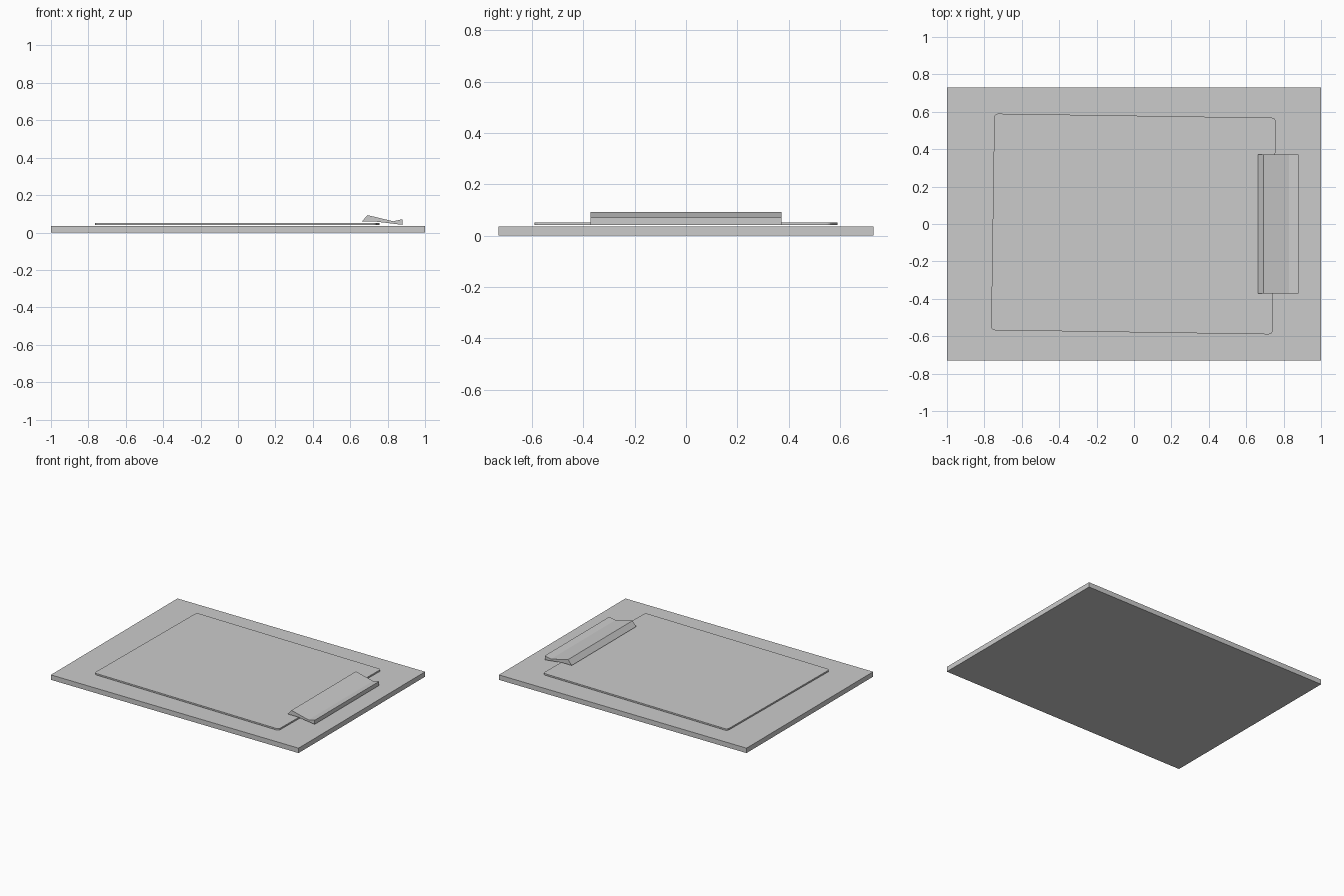
import bpy, math
from math import cos, sin, pi

if "Cube" in bpy.data.objects:
    bpy.data.objects.remove(bpy.data.objects["Cube"])


def extrude(name, ring, offset):
    """Solid made by sweeping a closed planar ring along an offset vector."""
    n = len(ring)
    verts = list(ring) + [tuple(a + b for a, b in zip(p, offset)) for p in ring]
    faces = [tuple(range(n))[::-1], tuple(range(n, 2 * n))]
    faces += [(i, (i + 1) % n, n + (i + 1) % n, n + i) for i in range(n)]
    mesh = bpy.data.meshes.new(name)
    mesh.from_pydata(verts, [], faces)
    obj = bpy.data.objects.new(name, mesh)
    bpy.context.collection.objects.link(obj)
    return obj


def rounded_rect(w, h, r, z, steps=4):
    """Rectangle outline with rounded corners, counter-clockwise."""
    ring = []
    for k, (sx, sy) in enumerate([(1, 1), (-1, 1), (-1, -1), (1, -1)]):
        for i in range(steps + 1):
            a = (k + i / steps) * pi / 2
            ring.append((sx * (w / 2 - r) + r * cos(a),
                         sy * (h / 2 - r) + r * sin(a), z))
    return ring


# Backing board
board = extrude("board", [(-1, -0.73, 0), (1, -0.73, 0), (1, 0.73, 0), (-1, 0.73, 0)],
                (0, 0, 0.036))

# Paper sheets, slightly askew and just above the board
paper = extrude("paper", rounded_rect(1.505, 1.158, 0.02, 0.041), (0, 0, 0.011))
paper.location.x = -0.003
paper.rotation_euler.z = math.radians(-0.85)

# Clip: bent wedge profile swept along the board's short side
profile = [(0.662, 0.058), (0.74, 0.058), (0.88, 0.041), (0.88, 0.071),
           (0.83, 0.06), (0.692, 0.093)]
clip = extrude("clip", [(x, 0.372, z) for x, z in profile], (0, -0.744, 0))
for poly_obj in (clip,):
    poly_obj.data.flip_normals()

# Make every shell face outward
import bmesh
for obj in (board, paper, clip):
    bm = bmesh.new()
    bm.from_mesh(obj.data)
    bmesh.ops.recalc_face_normals(bm, faces=bm.faces)
    bm.to_mesh(obj.data)
    bm.free()
